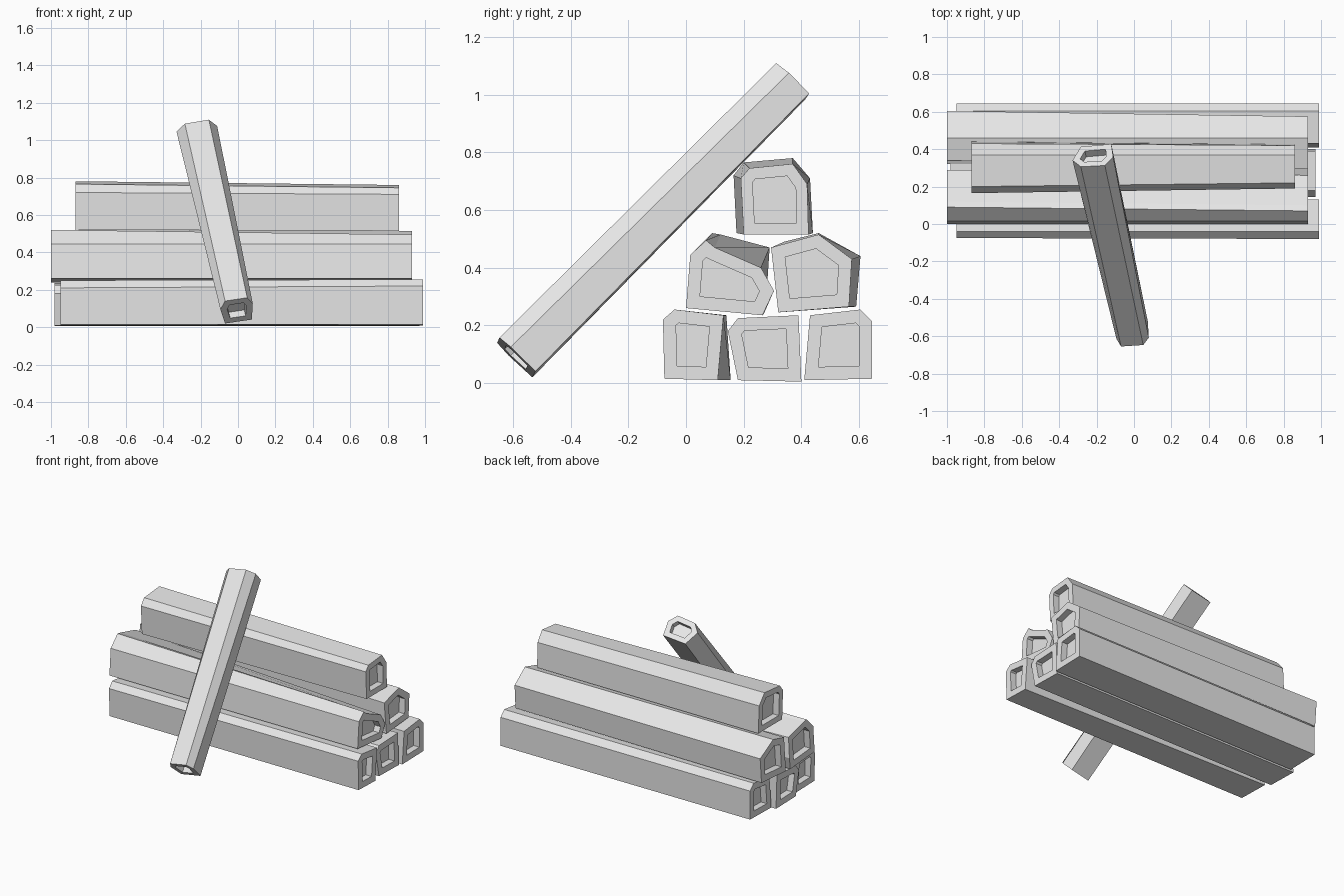
import bpy
import bmesh
from mathutils import Matrix, Vector

default_cube = bpy.data.objects.get("Cube")
if default_cube:
    bpy.data.objects.remove(default_cube, do_unlink=True)

# One plain grey for the whole pile
grey = bpy.data.materials.new("light_grey")
grey.use_nodes = True
colour = (0.8, 0.8, 0.8, 1)
grey.diffuse_color = colour
grey.node_tree.nodes["Principled BSDF"].inputs["Base Color"].default_value = colour


def hollow_end(bm, face, direction, rim, depth):
    """Cut a rimmed recess into the end of a log."""
    bmesh.ops.inset_individual(bm, faces=[face], thickness=rim, use_even_offset=True)
    floor = bmesh.ops.extrude_discrete_faces(bm, faces=[face])["faces"][0]
    bmesh.ops.translate(bm, verts=list(floor.verts), vec=direction * depth)


def make_log(name, start, end, start_section, end_section=None,
             rim=0.045, depth=0.045, matrix=None):
    """Loft a faceted log along local x between two (y, z) sections."""
    bm = bmesh.new()
    end_section = end_section or start_section
    first = [bm.verts.new((start, y, z)) for y, z in start_section]
    last = [bm.verts.new((end, y, z)) for y, z in end_section]
    count = len(first)
    for i in range(count):
        j = (i + 1) % count
        bm.faces.new((first[i], first[j], last[j], last[i]))
    start_cap = bm.faces.new(list(reversed(first)))
    end_cap = bm.faces.new(last)
    bmesh.ops.recalc_face_normals(bm, faces=list(bm.faces))
    hollow_end(bm, start_cap, Vector((1, 0, 0)), rim, depth)
    hollow_end(bm, end_cap, Vector((-1, 0, 0)), rim, depth)
    if matrix:
        bm.transform(matrix)
    bmesh.ops.recalc_face_normals(bm, faces=list(bm.faces))
    mesh = bpy.data.meshes.new(name)
    bm.to_mesh(mesh)
    bm.free()
    mesh.materials.append(grey)
    log = bpy.data.objects.new(name, mesh)
    bpy.context.collection.objects.link(log)
    return log


# Bottom row of three logs
make_log("bottom_front_log", -.95, .99,
         [(-.07, .015), (.155, .01), (.14, .235), (-.04, .25), (-.075, .21)],
         [(-.075, .015), (.11, .01), (.13, .235), (-.04, .255), (-.08, .22)])
make_log("bottom_middle_log", -.98, .97,
         [(.18, .01), (.4, .005), (.39, .235), (.18, .225), (.145, .18)])
make_log("bottom_back_log", -.95, .99,
         [(.41, .01), (.645, .015), (.645, .215), (.605, .255), (.43, .235)])

# Middle row of two logs
make_log("middle_front_log", -1, .93,
         [(.0, .26), (.27, .24), (.28, .32), (.29, .47), (.12, .515), (.09, .52), (.015, .445)],
         [(.0, .26), (.265, .235), (.305, .32), (.26, .4), (.1, .47), (.07, .495), (.015, .445)])
make_log("middle_back_log", -1, .93,
         [(.32, .245), (.59, .265), (.605, .44), (.46, .52), (.34, .49)],
         [(.32, .245), (.565, .265), (.575, .43), (.46, .515), (.295, .47)])

# Single log on top
make_log("top_log", -.87, .86,
         [(.175, .52), (.44, .52), (.43, .71), (.37, .78), (.2, .765), (.165, .72)],
         [(.2, .515), (.425, .515), (.42, .69), (.37, .76), (.22, .745), (.19, .71)],
         rim=.04)

# Log leaning against the front of the pile
foot = Vector((-.005, -.585, .085))
head = Vector((-.215, .36, 1.05))
along = (head - foot).normalized()
upper = Vector((0, -along.z, along.y)).normalized()
across = along.cross(upper)
lean = Matrix((along, across, upper)).transposed().to_4x4()
lean.translation = foot
make_log("leaning_log", 0, (head - foot).length,
         [(-.065, -.083), (.08, -.076), (.085, .044), (.055, .095), (-.065, .088), (-.09, .027)],
         [(-.07, -.085), (.095, -.08), (.105, .02), (.06, .075), (-.07, .065), (-.115, .01)],
         rim=.035, matrix=lean)
